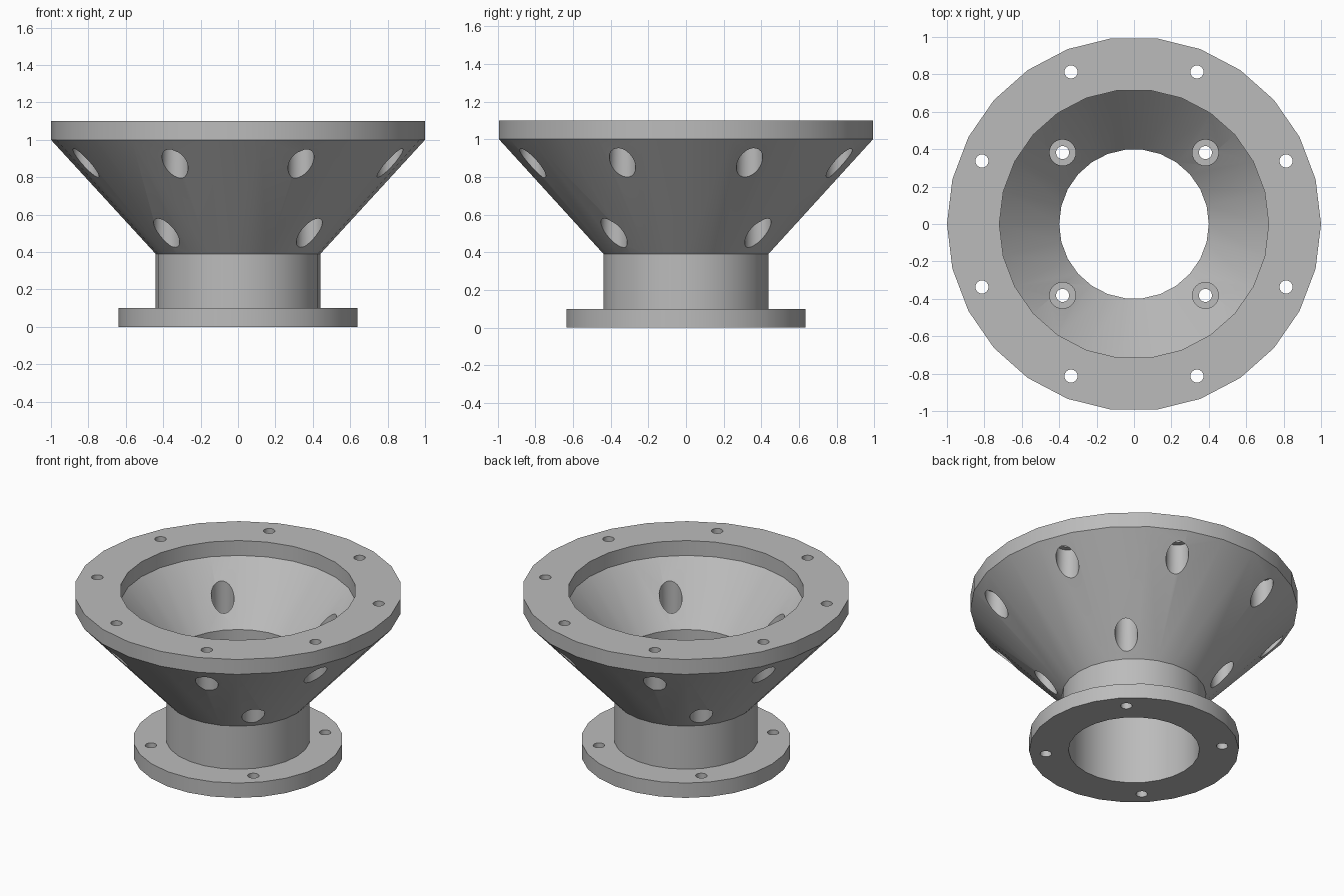
import bpy, bmesh, math
from mathutils import Matrix, Vector

default = bpy.data.objects.get("Cube")
if default:
    bpy.data.objects.remove(default, do_unlink=True)

SIDES = 26

grey = bpy.data.materials.new("cast_grey")
grey.use_nodes = True
tone = (0.5, 0.5, 0.5, 1)
grey.diffuse_color = tone
grey.node_tree.nodes["Principled BSDF"].inputs["Base Color"].default_value = tone


def lathe(bm, profile, sides, centre=(0, 0)):
    """Revolve a closed (radius, z) loop; radius 0 points become single poles."""
    rings = []
    for r, z in profile:
        n = sides if r else 1
        rings.append([bm.verts.new((centre[0] + r * math.cos(math.tau * i / n),
                                    centre[1] + r * math.sin(math.tau * i / n), z))
                      for i in range(n)])
    for a, b in zip(rings, rings[1:] + rings[:1]):
        if len(a) == 1 and len(b) == 1:
            continue
        for i in range(sides):
            j = (i + 1) % sides
            quad = [a[i % len(a)], a[j % len(a)], b[j % len(b)], b[i % len(b)]]
            bm.faces.new(list(dict.fromkeys(quad)))


def finish(bm, name):
    bmesh.ops.recalc_face_normals(bm, faces=bm.faces)
    mesh = bpy.data.meshes.new(name)
    bm.to_mesh(mesh)
    bm.free()
    mesh.materials.append(grey)
    obj = bpy.data.objects.new(name, mesh)
    bpy.context.collection.objects.link(obj)
    return obj


# Hollow body: base flange, neck, flared cone and top flange
bm = bmesh.new()
lathe(bm, [(0.4, 0), (0.64, 0), (0.64, 0.1), (0.44, 0.1), (0.44, 0.39),
           (1, 1), (1, 1.1), (0.72, 1.1), (0.72, 1), (0.4, 0.65)], SIDES)
body = finish(bm, "flanged_funnel")


# Stepped cutters: narrow bolt hole plus wide tool clearance through the cone
def bolt_cutter(name, count, start, radius, profile):
    bm = bmesh.new()
    for k in range(count):
        a = start + math.tau * k / count
        lathe(bm, profile, 24, (radius * math.cos(a), radius * math.sin(a)))
    obj = finish(bm, name)
    obj.hide_render = True
    return obj


BOLT, TOOL = 0.035, 0.07
cutters = [
    bolt_cutter("rim_bolt_cutter", 8, math.pi / 8, 0.88,
                [(0, 0.6), (TOOL, 0.6), (TOOL, 1), (BOLT, 1), (BOLT, 1.2), (0, 1.2)]),
    bolt_cutter("base_bolt_cutter", 4, math.pi / 4, 0.54,
                [(0, -0.1), (BOLT, -0.1), (BOLT, 0.25), (TOOL, 0.25), (TOOL, 1.05), (0, 1.05)]),
]
for cutter in cutters:
    mod = body.modifiers.new(cutter.name, 'BOOLEAN')
    mod.operation = 'DIFFERENCE'
    mod.solver = 'EXACT'
    mod.object = cutter

# Apply the cuts, then smooth the round walls and keep the rims sharp
bpy.context.view_layer.update()
bpy.ops.object.select_all(action='DESELECT')
body.select_set(True)
bpy.context.view_layer.objects.active = body
for mod in list(body.modifiers):
    bpy.ops.object.modifier_apply(modifier=mod.name)
for cutter in cutters:
    bpy.data.objects.remove(cutter, do_unlink=True)
bpy.ops.object.shade_smooth_by_angle(angle=math.radians(30))
